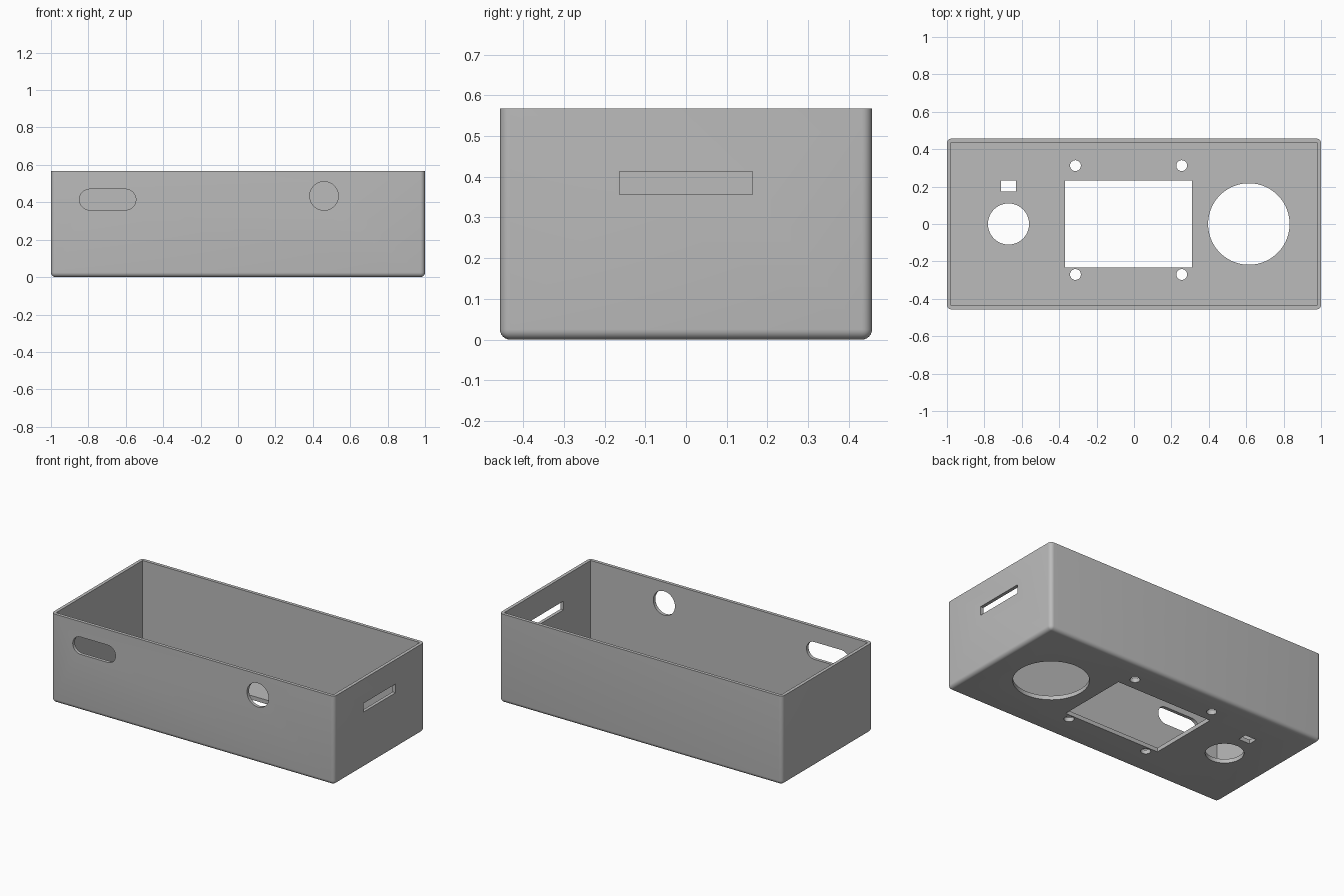
import bpy, bmesh, math
from mathutils import Vector

if "Cube" in bpy.data.objects:
    bpy.data.objects.remove(bpy.data.objects["Cube"])

HX, HY, H = 1.0, 0.457, 0.568      # outer half sizes and height
WALL, FLOOR, R = 0.021, 0.026, 0.025


def make_object(name, bm):
    bmesh.ops.recalc_face_normals(bm, faces=bm.faces)
    mesh = bpy.data.meshes.new(name)
    bm.to_mesh(mesh)
    bm.free()
    obj = bpy.data.objects.new(name, mesh)
    bpy.context.collection.objects.link(obj)
    return obj


def box(name, lo, hi):
    bm = bmesh.new()
    bmesh.ops.create_cube(bm, size=1)
    for v in bm.verts:
        v.co = Vector([lo[i] + (v.co[i] + 0.5) * (hi[i] - lo[i]) for i in range(3)])
    return make_object(name, bm)


def stadium(name, axis, centre, r, stretch=0.0, n=64):
    """Round prism along 'y' or 'z'; stretch widens it in x into a slot."""
    bm = bmesh.new()
    ring = []
    for i in range(n):
        a = 2 * math.pi * (i + 0.5) / n
        u = r * math.cos(a) + math.copysign(stretch, math.cos(a))
        w = r * math.sin(a)
        offset = (u, -0.1, w) if axis == 'y' else (u, w, -0.1)
        ring.append(bm.verts.new(Vector(centre) + Vector(offset)))
    face = bm.faces.new(ring)
    ext = bmesh.ops.extrude_face_region(bm, geom=[face])
    move = (0, 0.2, 0) if axis == 'y' else (0, 0, 0.2)
    bmesh.ops.translate(bm, vec=move,
                        verts=[g for g in ext['geom'] if isinstance(g, bmesh.types.BMVert)])
    return make_object(name, bm)


# Outer case: rounded vertical and bottom edges, square top rim
case = box("case", (-HX, -HY, 0), (HX, HY, H))
bm = bmesh.new()
bm.from_mesh(case.data)
edges = [e for e in bm.edges if min(v.co.z for v in e.verts) < 0.01]
bmesh.ops.bevel(bm, geom=edges, offset=R, segments=6, profile=0.5, affect='EDGES')
bm.to_mesh(case.data)
bm.free()

cutters = [
    # Hollow interior
    box("interior", (-HX + WALL, -HY + WALL, FLOOR), (HX - WALL, HY - WALL, H + 0.2)),
    # Floor openings
    box("display_window", (-0.368, -0.232, -0.1), (0.311, 0.233, 0.1)),
    box("small_window", (-0.71, 0.174, -0.1), (-0.63, 0.233, 0.1)),
    stadium("large_hole", 'z', (0.614, 0, 0), 0.218),
    stadium("dial_hole", 'z', (-0.671, 0, 0), 0.11),
    # Front and right wall openings
    stadium("front_slot", 'y', (-0.697, -HY, 0.4145), 0.0555, 0.0955),
    stadium("front_hole", 'y', (0.46, -HY, 0.434), 0.0765),
    box("side_slot", (HX - 0.1, -0.163, 0.357), (HX + 0.1, 0.163, 0.413)),
]
# Screw holes around the display window
for x in (-0.313, 0.255):
    for y in (-0.27, 0.312):
        cutters.append(stadium("screw_hole", 'z', (x, y, 0), 0.029, n=32))

# Cut every opening, then discard the cutters
bpy.context.view_layer.objects.active = case
for cutter in cutters:
    mod = case.modifiers.new("cut", 'BOOLEAN')
    mod.operation, mod.solver, mod.object = 'DIFFERENCE', 'EXACT', cutter
    bpy.ops.object.modifier_apply(modifier=mod.name)
    bpy.data.objects.remove(cutter)

# Grey plastic and smooth rounded edges
grey = bpy.data.materials.new("grey_plastic")
grey.diffuse_color = (0.5, 0.5, 0.5, 1)
grey.use_nodes = True
grey.node_tree.nodes["Principled BSDF"].inputs["Base Color"].default_value = grey.diffuse_color
case.data.materials.clear()
case.data.materials.append(grey)
bpy.ops.object.select_all(action='DESELECT')
case.select_set(True)
bpy.ops.object.shade_smooth_by_angle(angle=math.radians(30))
